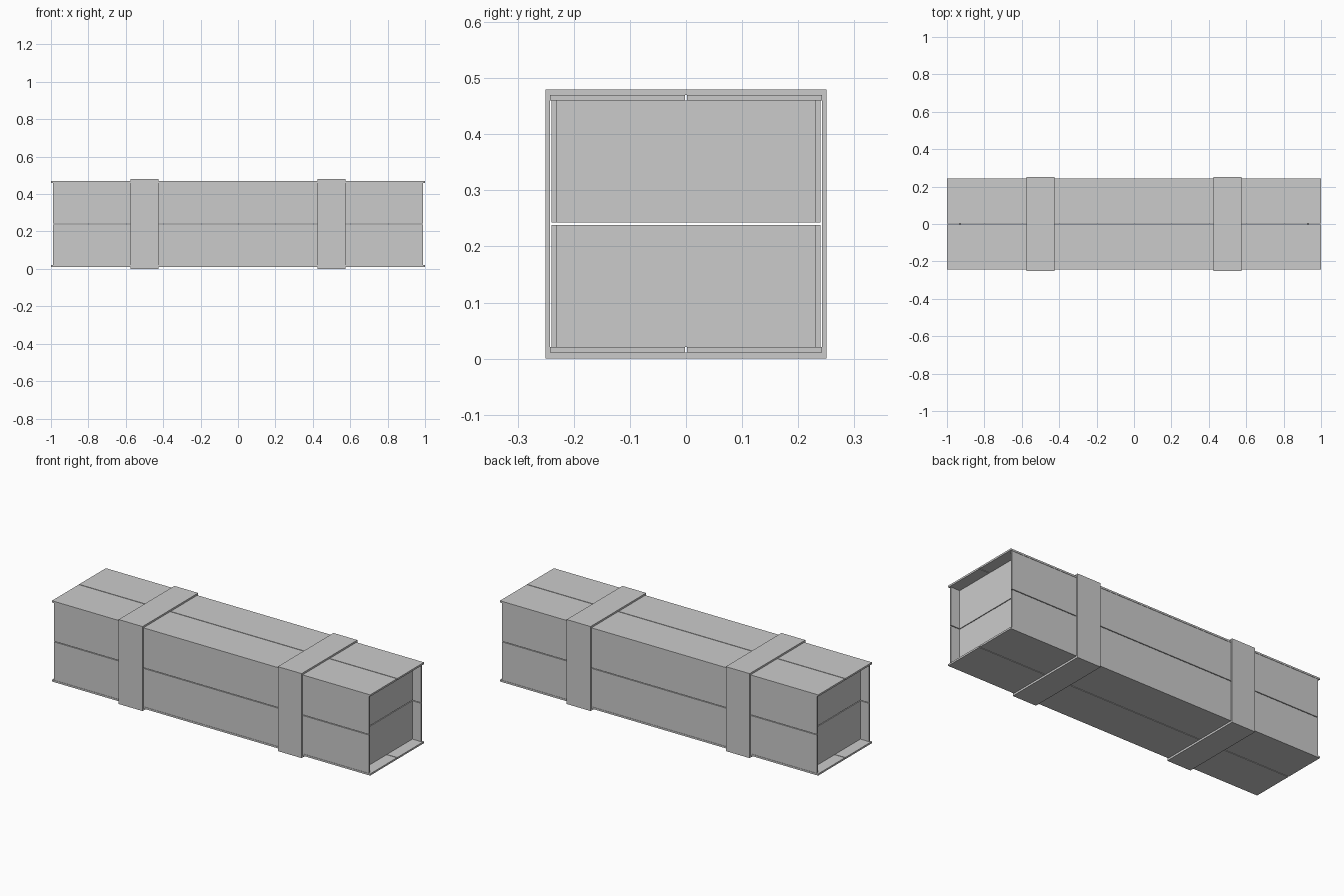
import bpy
import bmesh
from mathutils import Matrix, Vector

if "Cube" in bpy.data.objects:
    bpy.data.objects.remove(bpy.data.objects["Cube"])


def box(name, lo, hi):
    """Axis-aligned board between two corners."""
    lo, hi = Vector(lo), Vector(hi)
    mesh = bpy.data.meshes.new(name)
    bm = bmesh.new()
    bmesh.ops.create_cube(bm, size=1, matrix=Matrix.Translation((lo + hi) / 2)
                          @ Matrix.Diagonal((*(hi - lo), 1)))
    bm.to_mesh(mesh)
    bm.free()
    ob = bpy.data.objects.new(name, mesh)
    bpy.context.collection.objects.link(ob)
    return ob


def strap(name, x, width):
    """Rectangular band wrapped round the crate."""
    loops = []
    bm = bmesh.new()
    for px in (x - width / 2, x + width / 2):
        for y, z0, z1 in ((0.25, 0.0, 0.48), (0.242, 0.011, 0.47)):
            loops.append([bm.verts.new((px, a, b)) for a, b in
                          ((-y, z0), (y, z0), (y, z1), (-y, z1))])
    out0, in0, out1, in1 = loops
    for a, b in ((out0, out1), (out1, in1), (in1, in0), (in0, out0)):
        for i in range(4):
            j = (i + 1) % 4
            bm.faces.new((a[i], a[j], b[j], b[i]))
    bmesh.ops.recalc_face_normals(bm, faces=bm.faces)
    mesh = bpy.data.meshes.new(name)
    bm.to_mesh(mesh)
    bm.free()
    bpy.context.collection.objects.link(bpy.data.objects.new(name, mesh))


GAP = 0.002                      # half the slit between paired boards
MID, BOTTOM, TOP = 0.2405, 0.021, 0.46

# Lid and floor boards
for label, z0, z1 in (("floor", 0.011, BOTTOM), ("lid", TOP, 0.47)):
    box(label + "_board_front", (-1, -0.242, z0), (1, -GAP, z1))
    box(label + "_board_back", (-1, GAP, z0), (1, 0.242, z1))

# Side boards and recessed end boards, in lower and upper rows
for row, z0, z1 in (("lower", BOTTOM, MID - GAP), ("upper", MID + GAP, TOP)):
    box(row + "_side_board_front", (-0.99, -0.24, z0), (0.99, -0.23, z1))
    box(row + "_side_board_back", (-0.99, 0.23, z0), (0.99, 0.24, z1))
    box(row + "_end_board_left", (-0.935, -0.23, z0), (-0.925, 0.23, z1))
    box(row + "_end_board_right", (0.925, -0.23, z0), (0.935, 0.23, z1))

# Straps
strap("strap_left", -0.5, 0.15)
strap("strap_right", 0.5, 0.15)
